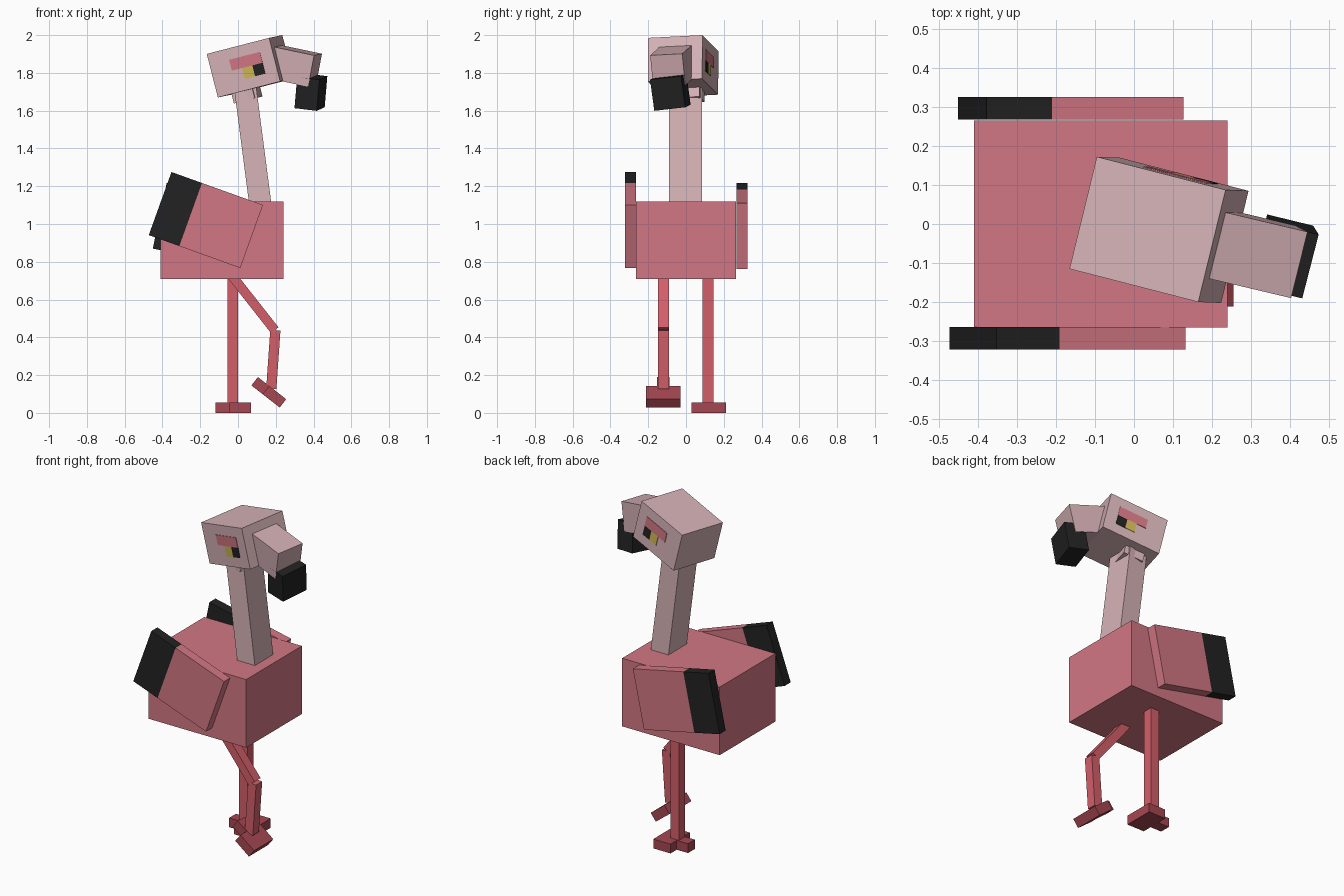
import bpy, bmesh, math
from mathutils import Matrix, Vector

if "Cube" in bpy.data.objects:
    bpy.data.objects.remove(bpy.data.objects["Cube"])


def material(name, r, g, b):
    """Flat material from 0-255 display values, stored as linear."""
    lin = [((c / 255 + 0.055) / 1.055) ** 2.4 for c in (r, g, b)] + [1]
    m = bpy.data.materials.new(name)
    m.use_nodes = True
    m.diffuse_color = lin
    m.node_tree.nodes["Principled BSDF"].inputs["Base Color"].default_value = lin
    return m


ROSE = material("rose feathers", 210, 119, 131)
PALE = material("pale pink", 214, 179, 183)
BEAK = material("dusky pink", 208, 172, 177)
LEG = material("leg red", 212, 95, 106)
FOOT = material("dark foot red", 166, 71, 81)
BLACK = material("black", 34, 34, 34)
YELLOW = material("eye yellow", 206, 182, 84)


def frame(center, x_dir=(1, 0, 0), y_dir=(0, 1, 0)):
    """Orthonormal frame from a forward and a sideways direction."""
    x = Vector(x_dir).normalized()
    y = Vector(y_dir)
    y = (y - x * y.dot(x)).normalized()
    m = Matrix((x, y, x.cross(y))).transposed().to_4x4()
    m.translation = center
    return m


def box(name, mat, size, matrix, tip=None, tip_mat=None):
    """Box in a frame; tip = local x behind which tip_mat is used."""
    bm = bmesh.new()
    bmesh.ops.create_cube(bm, size=1, matrix=Matrix.Diagonal((*size, 1)))
    if tip is not None:
        bmesh.ops.bisect_plane(bm, geom=bm.verts[:] + bm.edges[:] + bm.faces[:],
                               plane_co=(tip, 0, 0), plane_no=(1, 0, 0))
        for f in bm.faces:
            f.material_index = int(f.calc_center_median().x < tip)
    mesh = bpy.data.meshes.new(name)
    bm.to_mesh(mesh)
    bm.free()
    mesh.materials.append(mat)
    if tip_mat:
        mesh.materials.append(tip_mat)
    ob = bpy.data.objects.new(name, mesh)
    ob.matrix_world = matrix
    bpy.context.collection.objects.link(ob)
    return ob


def pitched(x, y, z, degrees):
    """Frame whose forward axis is raised by an angle."""
    a = math.radians(degrees)
    return frame((x, y, z), (math.cos(a), 0, math.sin(a)))


# Body and neck
box("body", ROSE, (0.65, 0.53, 0.41), frame((-0.085, 0, 0.915)))
box("neck", PALE, (0.117, 0.175, 0.66), pitched(0.081, -0.002, 1.39, 7.4))

# Wings with black rear thirds
WING = (0.515, 0.058, 0.355)
for name, pos, angle in (("wing_right", (-0.17, -0.293, 1.021), -19.8),
                         ("wing_left", (-0.1625, 0.296, 0.99), -12)):
    box(name, ROSE, WING, pitched(*pos, angle), -WING[0] / 6, BLACK)

# Head, turned and tilted, with a short neck stub below it
HEAD = Vector((0.351, 0.296, 0.238))
head = frame((0.064, -0.015, 1.835), (0.94, -0.242, 0.242), (0.237, 0.97, 0.05))
box("head", PALE, HEAD, head)
stub = head.copy()
stub.translation = (0.043, 0, 1.70)
box("neck_top", PALE, (0.117, 0.175, 0.09), stub)

# Beak
box("upper_beak", BEAK, (0.22, 0.175, 0.17),
    frame((0.303, -0.072, 1.836), (0.95, -0.225, -0.2), (0.24, 0.97, 0.05)))
box("beak_tip", BLACK, (0.122, 0.17, 0.167),
    frame((0.386, -0.083, 1.698), (0.965, -0.235, -0.115), (0.25, 0.96, 0.11)))

# Eye markings: thin plates on both sides of the head
CELL = 0.0575
for side, label in ((-1, "right"), (1, "left")):
    for part, mat, start, cells, row in (("eye_patch", ROSE, 0, 3, 1),
                                         ("eye_iris", YELLOW, 1, 1, 2),
                                         ("eye_pupil", BLACK, 2, 1, 2)):
        u = -HEAD.x / 2 + 0.111 + CELL * (start + cells / 2)
        v = HEAD.z / 2 - HEAD.z / 4 * (row + 0.5)
        spot = Matrix.Translation((u, side * HEAD.y / 2, v))
        box(part + "_" + label, mat, (CELL * cells, 0.006, HEAD.z / 4), head @ spot)


def foot(label, matrix):
    """Wide toes in front and a narrow heel behind."""
    box("toes_" + label, FOOT, (0.115, 0.183, 0.056),
        matrix @ Matrix.Translation((0.0375, 0, 0)))
    box("heel_" + label, FOOT, (0.075, 0.065, 0.056),
        matrix @ Matrix.Translation((-0.0575, 0, 0)))


# Straight left leg
box("leg_left", LEG, (0.056, 0.058, 0.67), frame((-0.027, 0.117, 0.385)))
foot("left", frame((-0.025, 0.12, 0.028)))

# Bent right leg
box("thigh_right", LEG, (0.05, 0.058, 0.4), pitched(0.071, -0.12, 0.595, 38.2))
box("shin_right", LEG, (0.054, 0.058, 0.31), pitched(0.187, -0.12, 0.283, -4))
foot("right", pitched(0.163, -0.12, 0.109, -38))
